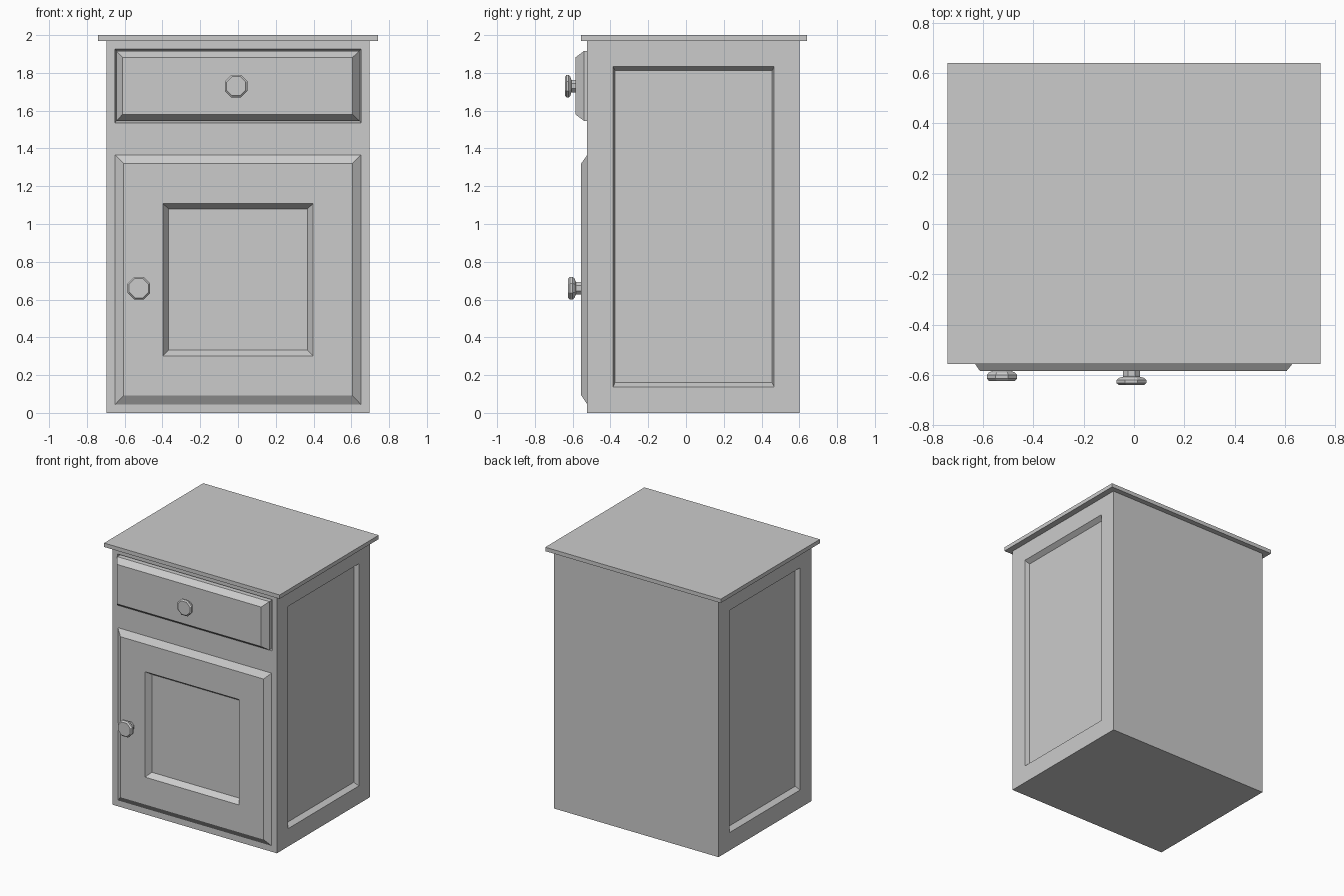
import bpy, bmesh, math
from mathutils import Vector

if "Cube" in bpy.data.objects:
    bpy.data.objects.remove(bpy.data.objects["Cube"], do_unlink=True)

paint = bpy.data.materials.new("plain grey")
paint.use_nodes = True
GREY = (0.6, 0.6, 0.6, 1)
paint.diffuse_color = GREY
paint.node_tree.nodes["Principled BSDF"].inputs["Base Color"].default_value = GREY


def finish(name, bm):
    bmesh.ops.remove_doubles(bm, verts=bm.verts, dist=0.0005)
    bmesh.ops.recalc_face_normals(bm, faces=bm.faces)
    mesh = bpy.data.meshes.new(name)
    bm.to_mesh(mesh)
    bm.free()
    mesh.materials.append(paint)
    obj = bpy.data.objects.new(name, mesh)
    bpy.context.collection.objects.link(obj)
    return obj


def on_front(u, v, d):
    return Vector((u, d, v))


def on_side(u, v, d):
    return Vector((d, u, v))


def bridge(bm, a, b):
    for i in range(len(a)):
        j = (i + 1) % len(a)
        bm.faces.new((a[i], a[j], b[j], b[i]))


def nested(bm, place, rects, back=False):
    """Bridge rectangles (u0, u1, v0, v1, depth) in turn and cap the last."""
    loops = []
    for u0, u1, v0, v1, d in rects:
        corners = ((u0, v0), (u1, v0), (u1, v1), (u0, v1))
        loops.append([bm.verts.new(place(u, v, d)) for u, v in corners])
    for a, b in zip(loops, loops[1:]):
        bridge(bm, a, b)
    bm.faces.new(loops[-1])
    if back:
        bm.faces.new(loops[0][::-1])


W, FRONT, BACK, H, RAIL = 0.695, -0.523, 0.60, 1.97, 1.45

# Cabinet body: recessed side panels, drawer and door openings
bm = bmesh.new()
for s in (-1, 1):
    nested(bm, on_side, [(FRONT, BACK, 0, H, s * W),
                         (-0.386, 0.467, 0.137, 1.835, s * W),
                         (-0.376, 0.456, 0.16, 1.812, s * (W - 0.035))])
nested(bm, on_front, [(-W, W, RAIL, H, FRONT),
                      (-0.652, 0.652, 1.536, 1.927, FRONT),
                      (-0.644, 0.644, 1.545, 1.917, FRONT + 0.03)])
nested(bm, on_front, [(-W, W, 0, RAIL, FRONT),
                      (-0.6, 0.6, 0.1, 1.3, FRONT),
                      (-0.6, 0.6, 0.1, 1.3, FRONT + 0.06)])
nested(bm, on_front, [(-W, W, 0, H, BACK)])
for z in (0, H):
    bm.faces.new([bm.verts.new((x, y, z)) for x, y in
                  ((-W, FRONT), (W, FRONT), (W, BACK), (-W, BACK))])
finish("cabinet_body", bm)

# Table top
bm = bmesh.new()
nested(bm, on_front, [(-0.742, 0.742, H, 2, -0.557), (-0.742, 0.742, H, 2, 0.64)], True)
finish("table_top", bm)

# Drawer front with bevelled edges
bm = bmesh.new()
nested(bm, on_front, [(-0.643, 0.643, 1.546, 1.916, FRONT + 0.028),
                      (-0.643, 0.643, 1.546, 1.916, -0.54),
                      (-0.612, 0.606, 1.58, 1.882, -0.585)], True)
finish("drawer_front", bm)

# Door with bevelled edges and a sunken panel
bm = bmesh.new()
nested(bm, on_front, [(-0.59, 0.59, 0.11, 1.29, FRONT + 0.04),
                      (-0.65, 0.65, 0.045, 1.365, FRONT),
                      (-0.605, 0.605, 0.093, 1.32, -0.555),
                      (-0.397, 0.397, 0.302, 1.108, -0.555),
                      (-0.368, 0.368, 0.332, 1.08, -0.515)], True)
finish("door", bm)


# Eight-sided knobs: (radius, distance out) profile
def knob(name, x, y, z, depth):
    profile = ((0.036, -0.01), (0.036, depth * 0.4), (0.056, depth * 0.5),
               (0.065, depth * 0.65), (0.065, depth * 0.85), (0.055, depth))
    bm = bmesh.new()
    rings = []
    for r, out in profile:
        angles = [math.tau * (i + 0.5) / 8 for i in range(8)]
        rings.append([bm.verts.new((x + r * math.cos(a), y - out, z + r * math.sin(a)))
                      for a in angles])
    for a, b in zip(rings, rings[1:]):
        bridge(bm, a, b)
    bm.faces.new(rings[0][::-1])
    bm.faces.new(rings[-1])
    finish(name, bm)


knob("drawer_knob", -0.01, -0.585, 1.73, 0.055)
knob("door_knob", -0.525, -0.555, 0.66, 0.07)
